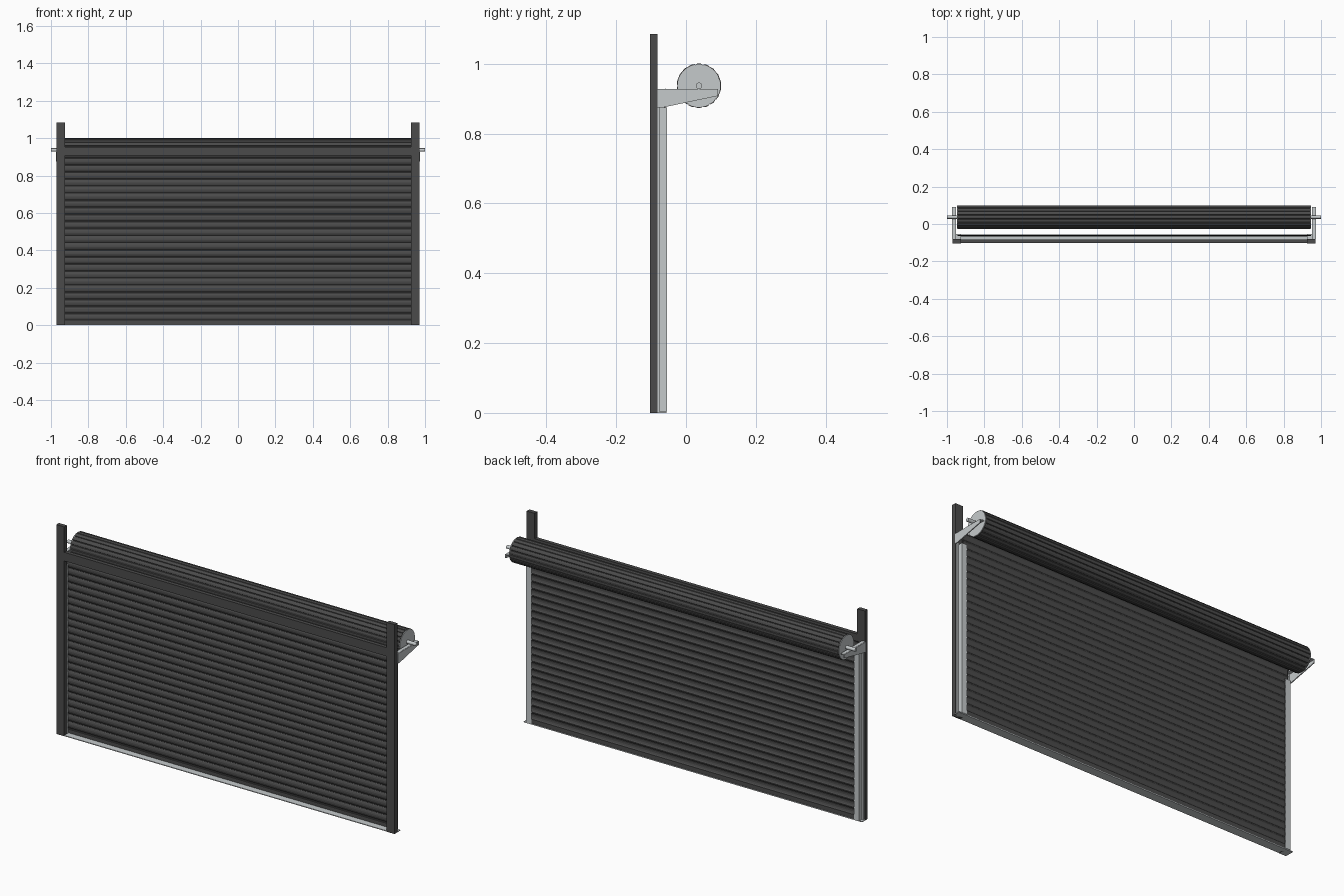
import bpy, bmesh, math

if "Cube" in bpy.data.objects:
    bpy.data.objects.remove(bpy.data.objects["Cube"])


def material(name, rgb):
    m = bpy.data.materials.new(name)
    m.diffuse_color = (*rgb, 1)
    m.use_nodes = True
    m.node_tree.nodes["Principled BSDF"].inputs["Base Color"].default_value = m.diffuse_color
    return m


DARK = material("charcoal_paint", (0.07, 0.07, 0.07))
LIGHT = material("galvanised_steel", (0.56, 0.59, 0.60))


def extrude(name, pts, axis, lo, hi, mat):
    """Extrude a closed outline: (y, z) along x, or (x, y) along z."""
    bm = bmesh.new()

    def at(p, t):
        return (t, p[0], p[1]) if axis == 'x' else (p[0], p[1], t)
    a = [bm.verts.new(at(p, lo)) for p in pts]
    b = [bm.verts.new(at(p, hi)) for p in pts]
    n = len(pts)
    for i in range(n):
        j = (i + 1) % n
        bm.faces.new((a[i], a[j], b[j], b[i]))
    caps = [bm.faces.new(a[::-1]), bm.faces.new(b)]
    bmesh.ops.triangulate(bm, faces=caps)
    bmesh.ops.recalc_face_normals(bm, faces=bm.faces)
    me = bpy.data.meshes.new(name)
    bm.to_mesh(me)
    bm.free()
    me.materials.append(mat)
    ob = bpy.data.objects.new(name, me)
    bpy.context.collection.objects.link(ob)
    return ob


def box(name, x, y, z, mat):
    pts = [(x[0], y[0]), (x[1], y[0]), (x[1], y[1]), (x[0], y[1])]
    return extrude(name, pts, 'z', z[0], z[1], mat)


def mirror(ob):
    ob.modifiers.new("mirror", 'MIRROR').use_axis = (True, False, False)
    return ob


def circle(r, n, cy, cz):
    return [(cy + r * math.cos(2 * math.pi * i / n),
             cz + r * math.sin(2 * math.pi * i / n)) for i in range(n)]


# Door frame
mirror(box("frame_post", (0.925, 0.97), (-0.103, -0.081), (0, 1.085), DARK))
box("lintel", (-0.925, 0.925), (-0.102, -0.082), (0.908, 0.953), DARK)
box("floor_sill", (-0.97, 0.97), (-0.102, -0.056), (0, 0.004), LIGHT)

# Guide rails: flat flange on the post, with a channel open towards the curtain
rail = [(0.925, -0.081), (0.966, -0.081), (0.966, -0.076), (0.955, -0.076),
        (0.955, -0.054), (0.925, -0.054), (0.925, -0.057), (0.951, -0.057),
        (0.951, -0.070), (0.925, -0.070)]
mirror(extrude("guide_rail", rail, 'z', 0.004, 0.875, LIGHT))

# Slatted curtain: arched slats separated by narrow hinge grooves
front, back = [], []
SLATS, Z0, Z1 = 24, 0.022, 0.93
pitch = (Z1 - Z0) / SLATS
for i in range(SLATS):
    for t, d in ((0, 0), (0.12, 0), (0.25, 0.0035), (0.45, 0.0058),
                 (0.68, 0.0058), (0.88, 0.0035), (0.98, 0.0005)):
        z = Z0 + (i + t) * pitch
        front.append((-0.0595 - d, z))
        back.append((-0.058 - d, z))
extrude("curtain", front + back[::-1], 'x', -0.945, 0.945, DARK)
box("bottom_bar", (-0.945, 0.945), (-0.067, -0.058), (0.004, 0.023), DARK)

# Rolled-up curtain: slats around the drum with small gaps between them
CY, CZ, RIBS = 0.037, 0.937, 18
roll = []
for i in range(RIBS):
    for t, r in ((0.0, 0.0595), (0.1, 0.0630), (0.5, 0.0640),
                 (0.88, 0.0630), (0.95, 0.0595)):
        a = 2 * math.pi * (i + t) / RIBS
        roll.append((CY + r * math.cos(a), CZ + r * math.sin(a)))
extrude("rolled_curtain", roll, 'x', -0.943, 0.943, DARK)
mirror(extrude("drum_end_disc", circle(0.061, 36, CY, CZ), 'x', 0.940, 0.946, LIGHT))
shaft = extrude("shaft", circle(0.009, 20, CY, CZ), 'x', -1.0, 1.0, LIGHT)

# Brackets carrying the shaft: tapered web, top flange and mounting flange
web = [(-0.081, 0.875), (-0.065, 0.875), (0.092, 0.908), (0.092, 0.926), (-0.081, 0.926)]
mirror(extrude("bracket_web", web, 'x', 0.968, 0.973, LIGHT))
mirror(box("bracket_top_flange", (0.952, 0.97), (-0.081, 0.092), (0.922, 0.927), LIGHT))
mirror(box("bracket_mounting_flange", (0.952, 0.97), (-0.081, -0.076), (0.875, 0.924), LIGHT))

# Smooth only the round shaft
bpy.context.view_layer.objects.active = shaft
shaft.select_set(True)
bpy.ops.object.shade_smooth_by_angle(angle=math.radians(35))
